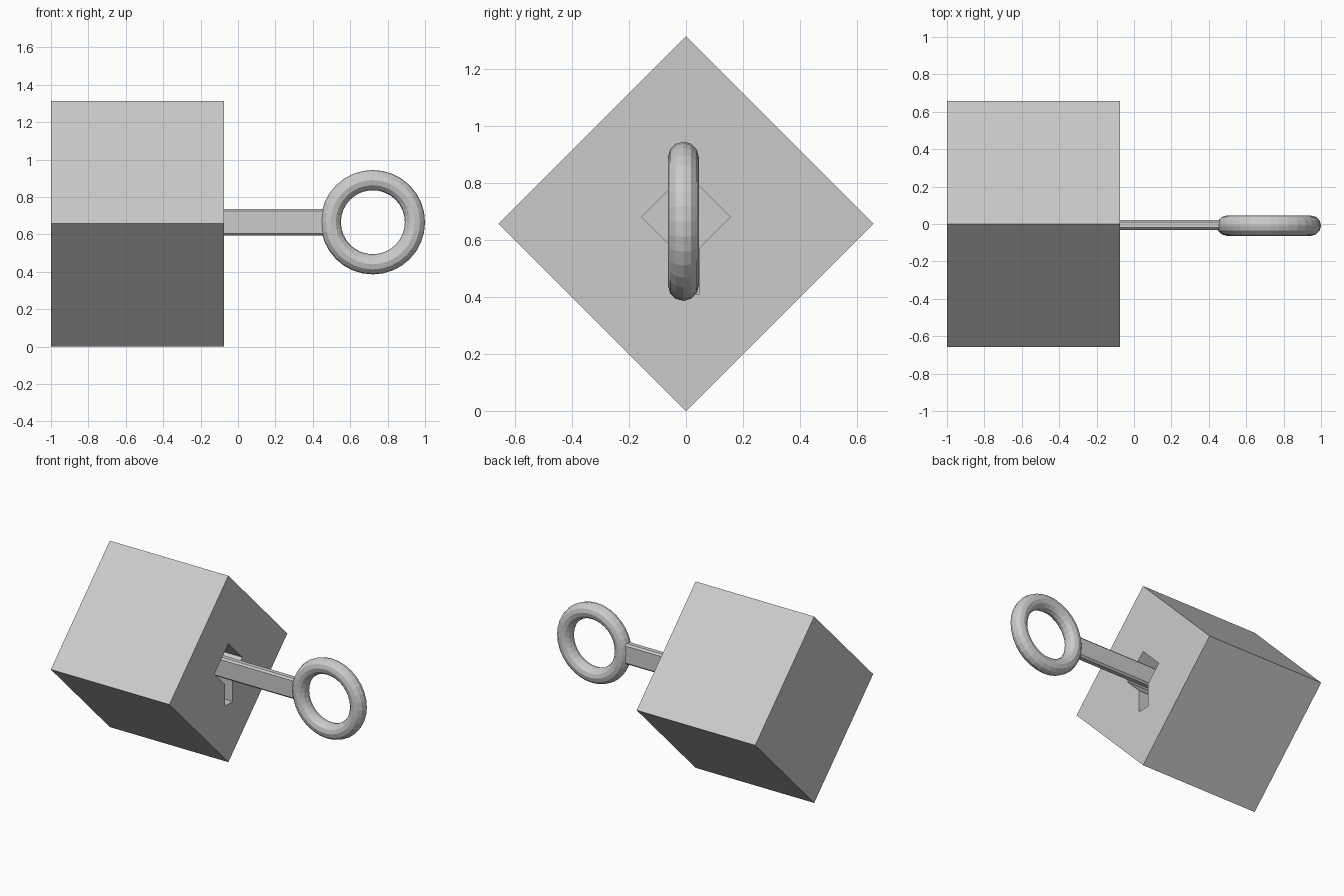
import bpy, bmesh, math

if "Cube" in bpy.data.objects:
    bpy.data.objects.remove(bpy.data.objects["Cube"])


def prism(name, profile, x0, x1):
    """Extrude a closed (y, z) profile along x."""
    bm = bmesh.new()
    a = [bm.verts.new((x0, y, z)) for y, z in profile]
    b = [bm.verts.new((x1, y, z)) for y, z in profile]
    n = len(profile)
    bm.faces.new(a)
    bm.faces.new(b)
    for i in range(n):
        j = (i + 1) % n
        bm.faces.new((a[i], a[j], b[j], b[i]))
    bmesh.ops.recalc_face_normals(bm, faces=bm.faces)
    mesh = bpy.data.meshes.new(name)
    bm.to_mesh(mesh)
    bm.free()
    ob = bpy.data.objects.new(name, mesh)
    bpy.context.collection.objects.link(ob)
    return ob


# Lock block: square prism standing on one edge
R = 0.657
block = prism("lock_block", [(0, 0), (R, R), (0, 2 * R), (-R, R)], -1.0, -0.075)

# Keyhole: diamond with a slot below, sunk into the right face
c, h = 0.68, 0.155
keyhole = [(-0.04, 0.41), (0.048, 0.41), (0.048, c - h + 0.048), (h, c),
           (0, c + h), (-h, c), (-0.04, c - h + 0.04)]
cutter = prism("keyhole_cutter", keyhole, -0.45, 0.05)
mod = block.modifiers.new("keyhole", "BOOLEAN")
mod.operation = "DIFFERENCE"
mod.solver = "EXACT"
mod.object = cutter
bpy.context.view_layer.objects.active = block
bpy.ops.object.modifier_apply(modifier=mod.name)
bpy.data.objects.remove(cutter)

# Key shaft: flat bar with chamfered edges, reaching into the keyhole
yc, zc, w, t, ch = -0.005, 0.665, 0.027, 0.072, 0.012
corner = [(w, t - ch), (w - ch, t)]
section = corner + [(-y, z) for y, z in reversed(corner)]
section += [(-y, -z) for y, z in section]
prism("key_shaft", [(yc + y, zc + z) for y, z in section], -0.45, 0.475)

# Key ring
bpy.ops.mesh.primitive_torus_add(
    major_radius=0.225, minor_radius=0.054, major_segments=32, minor_segments=12,
    location=(0.721, -0.009, zc), rotation=(math.pi / 2, 0, 0))
bpy.context.object.name = "key_ring"
